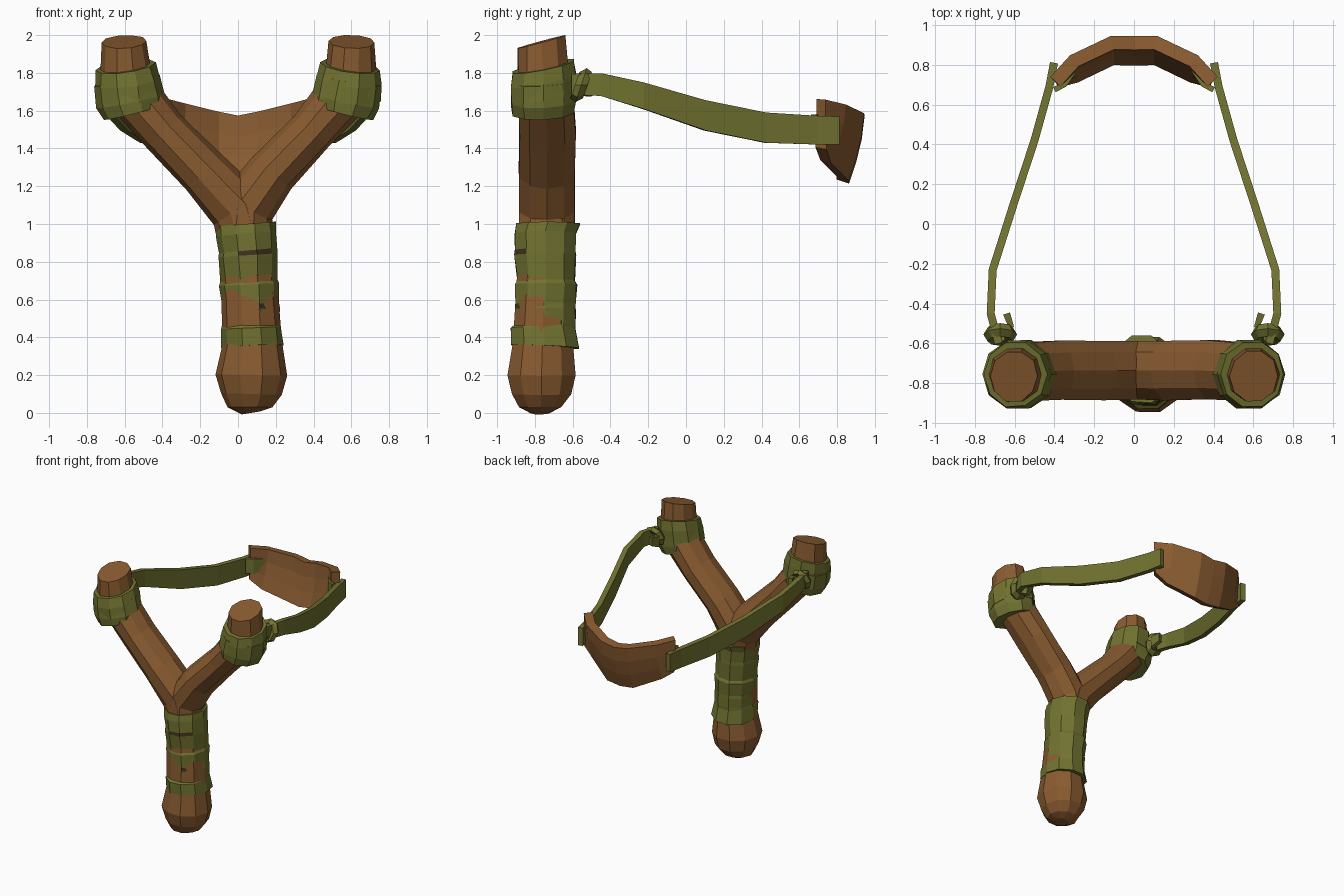
import bpy, bmesh, math, random
from mathutils import Vector

if "Cube" in bpy.data.objects:
    bpy.data.objects.remove(bpy.data.objects["Cube"])

random.seed(4)


def material(name, rgb):
    m = bpy.data.materials.new(name)
    m.diffuse_color = (*rgb, 1)
    m.use_nodes = True
    m.node_tree.nodes["Principled BSDF"].inputs["Base Color"].default_value = m.diffuse_color
    return m


WOOD = material("brown wood", (0.25, 0.105, 0.03))
CLOTH = material("olive cloth", (0.165, 0.17, 0.03))
GAP = material("dark brown gap", (0.05, 0.03, 0.014))


def loft(name, rings, mat, closed=False):
    """Skin a list of point rings; cap the ends unless closed into a loop."""
    bm = bmesh.new()
    vs = [[bm.verts.new(p) for p in r] for r in rings]
    n = len(vs[0])
    for a, b in zip(vs, vs[1:] + ([vs[0]] if closed else [])):
        for i in range(n):
            j = (i + 1) % n
            bm.faces.new((a[i], a[j], b[j], b[i]))
    if not closed:
        bm.faces.new(vs[0])
        bm.faces.new(vs[-1])
    bmesh.ops.recalc_face_normals(bm, faces=bm.faces)
    me = bpy.data.meshes.new(name)
    bm.to_mesh(me)
    bm.free()
    me.materials.append(mat)
    ob = bpy.data.objects.new(name, me)
    bpy.context.collection.objects.link(ob)
    return ob


def tube(name, pts, mat, n=10, jitter=0.004):
    """Oval tube along a path; pts are (x, y, z, side radius, depth radius, tilt)."""
    rings = []
    for k, (x, y, z, a, b, *tilt) in enumerate(pts):
        p, q = pts[max(k - 1, 0)], pts[min(k + 1, len(pts) - 1)]
        t = Vector((q[0] - p[0], 0, q[2] - p[2])).normalized()
        ring = []
        for i in range(n):
            ang = math.tau * i / n
            r = 1.02 + random.uniform(-jitter, jitter) / a
            dy = b * r * math.sin(ang)
            s = a * r * math.cos(ang)
            ring.append((x + s * t.z, y + dy,
                         z - s * t.x + (tilt[0] * dy if tilt else 0)))
        rings.append(ring)
    return loft(name, rings, mat)


def strap(name, path, thick, mat):
    """Flat upright strip; path points are (x, y, z, half height)."""
    rings = []
    for k, (x, y, z, h) in enumerate(path):
        p, q = path[max(k - 1, 0)], path[min(k + 1, len(path) - 1)]
        t = Vector((q[0] - p[0], q[1] - p[1], 0)).normalized() * thick
        rings.append([(x + t.y, y - t.x, z - h), (x + t.y, y - t.x, z + h),
                      (x - t.y, y + t.x, z + h), (x - t.y, y + t.x, z - h)])
    return loft(name, rings, mat)


# handle with rounded butt
tube("handle", [
    (.07, -.77, 0, .05, .05), (.065, -.77, .03, .115, .115),
    (.07, -.765, .1, .16, .16), (.07, -.765, .2, .187, .183),
    (.075, -.76, .37, .155, .165), (.04, -.74, 1.02, .14, .14)], WOOD)

# cloth grip wrap: overlapping turns with narrow open seams
wrap = tube("grip_wrap", [
    (.075, -.745, .35, .165, .185, -.05), (.07, -.755, .45, .155, .175),
    (.07, -.745, .47, .148, .162), (.068, -.745, .55, .152, .163),
    (.066, -.745, .575, .15, .162), (.06, -.74, .68, .158, .166),
    (.06, -.74, .7, .148, .158), (.052, -.745, .835, .156, .166),
    (.05, -.745, .86, .152, .163), (.042, -.745, .95, .157, .166),
    (.038, -.73, 1.0, .156, .17)], CLOTH)
wrap.data.materials.append(GAP)
for f in wrap.data.polygons:
    seam = min(abs(f.center.z - .562), abs(f.center.z - .847)) < .008
    if seam and f.normal.y < -.3 and f.center.x > .03:
        f.material_index = 1

for side, s in (("left", -1), ("right", 1)):
    # fork arm, slant cut at the tip
    tube(side + "_fork_arm", [
        (.036, -.735, .95, .145, .15), (.02 + .02 * s, -.735, 1.08, .15, .15),
        (.18 * s, -.735, 1.27, .13, .152), (.39 * s, -.735, 1.49, .122, .152),
        (.545 * s, -.74, 1.67, .135, .15), (.597 * s, -.755, 1.8, .135, .14),
        (.603 * s, -.765, 1.965, .118, .128, .27)], WOOD)

    # two crossing turns of cloth round the arm
    tube(side + "_lower_arm_wrap", [
        (.555 * s, -.755, 1.59, .16, .165, .05), (.57 * s, -.755, 1.65, .178, .175, .05),
        (.59 * s, -.755, 1.76, .172, .172, .05)], CLOTH)
    tube(side + "_upper_arm_wrap", [
        (.575 * s, -.755, 1.67, .175, .175, .2), (.585 * s, -.755, 1.76, .17, .175, .2),
        (.595 * s, -.755, 1.835, .155, .165, .2)], CLOTH)

    # knot: a ring round the strap and a loose tail
    ring = []
    for i in range(8):
        a = math.tau * i / 8
        d = Vector((math.cos(a), .3 * math.sin(a), math.sin(a)))
        c = Vector((.672 * s, -.555, 1.735)) + Vector((d.x * .055, d.y * .07, d.z * .06))
        ring.append([c + d * .03 * math.cos(b) + Vector((0, .035 * math.sin(b), 0))
                     for b in (math.tau * k / 5 for k in range(5))])
    loft(side + "_knot", ring, CLOTH, closed=True)
    strap(side + "_knot_tail", [(.68 * s, -.56, 1.73, .05), (.62 * s, -.51, 1.72, .045),
                                (.64 * s, -.45, 1.74, .035)], .018, CLOTH)

    # sling band running back to the pouch, and its end tucked inside
    strap(side + "_band", [(x * s, y, z, h) for x, y, z, h in (
        (.68, -.6, 1.74, .055), (.72, -.45, 1.738, .06), (.71, -.23, 1.68, .07),
        (.605, .1, 1.575, .08), (.5, .42, 1.51, .08), (.425, .69, 1.497, .076),
        (.402, .81, 1.495, .074))], .02, CLOTH)
    strap(side + "_band_end", [(.40 * s, .675, 1.52, .06), (.35 * s, .70, 1.52, .06),
                               (.30 * s, .775, 1.52, .05)], .014, CLOTH)

# pouch: curved shield of leather, deeper and tucked forward at the middle
half = [(.395, .715, 1.66, 1.40), (.30, .82, 1.635, 1.33),
        (.11, .91, 1.59, 1.24), (0, .91, 1.57, 1.225)]
cols = [(-x, *r) for x, *r in half] + half[-2::-1]
bm = bmesh.new()
rows = []
for k in range(4):
    v = k / 3
    rows.append([bm.verts.new((x, y - (.08 * v ** 1.6 if abs(x) < .35 else 0),
                               top + (bot - top) * v)) for x, y, top, bot in cols])
for a, b in zip(rows, rows[1:]):
    for i in range(len(cols) - 1):
        bm.faces.new((a[i], b[i], b[i + 1], a[i + 1]))
me = bpy.data.meshes.new("pouch")
bm.to_mesh(me)
bm.free()
me.materials.append(WOOD)
pouch = bpy.data.objects.new("pouch", me)
bpy.context.collection.objects.link(pouch)
mod = pouch.modifiers.new("thickness", 'SOLIDIFY')
mod.thickness = .07
mod.offset = 0
